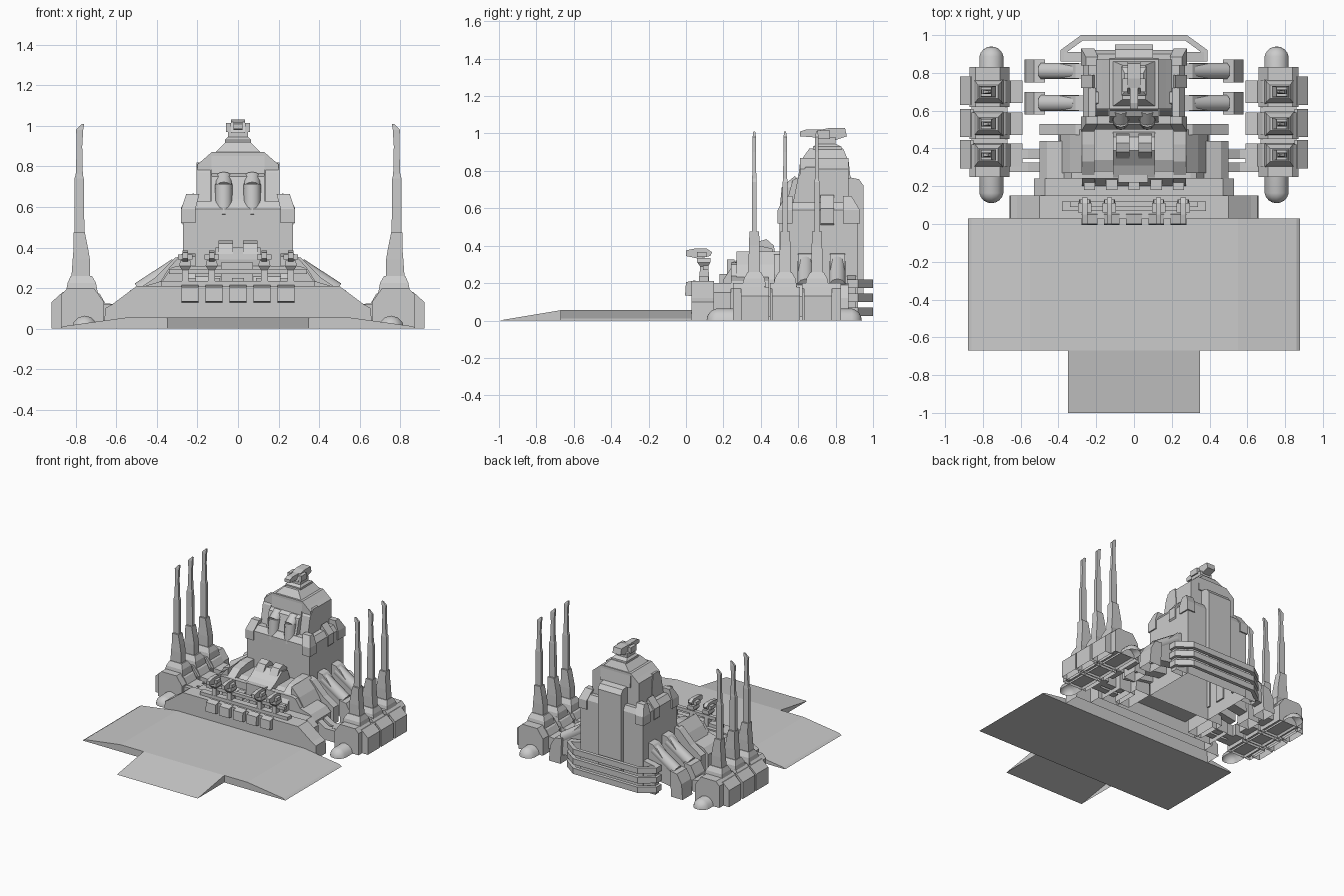
import bpy, bmesh, math
from mathutils import Matrix, Vector

if "Cube" in bpy.data.objects:
    bpy.data.objects.remove(bpy.data.objects["Cube"])


def finish(name, bm, mirror=False, open_base=True):
    bmesh.ops.recalc_face_normals(bm, faces=bm.faces)
    if open_base:  # parts standing on the ground are open shells underneath
        low = [f for f in bm.faces if all(abs(v.co.z) < 1e-5 for v in f.verts)]
        bmesh.ops.delete(bm, geom=low, context="FACES_ONLY")
    if mirror:
        geo = bmesh.ops.duplicate(bm, geom=bm.verts[:] + bm.edges[:] + bm.faces[:])["geom"]
        for v in geo:
            if isinstance(v, bmesh.types.BMVert):
                v.co.x *= -1
        bmesh.ops.reverse_faces(bm, faces=[f for f in geo if isinstance(f, bmesh.types.BMFace)])
    me = bpy.data.meshes.new(name)
    bm.to_mesh(me)
    bm.free()
    ob = bpy.data.objects.new(name, me)
    bpy.context.collection.objects.link(ob)
    return ob


def prism(name, pts, axis, a, b, mirror=False, open_base=True):
    """Extrude a 2D profile along an axis: x -> (y,z), y -> (x,z), z -> (x,y)."""
    put = {"x": lambda p, t: (t, p[0], p[1]), "y": lambda p, t: (p[0], t, p[1]),
           "z": lambda p, t: (p[0], p[1], t)}[axis]
    bm = bmesh.new()
    r0 = [bm.verts.new(put(p, a)) for p in pts]
    r1 = [bm.verts.new(put(p, b)) for p in pts]
    n = len(pts)
    bm.faces.new(r0)
    bm.faces.new(r1)
    for i in range(n):
        bm.faces.new((r0[i], r0[(i + 1) % n], r1[(i + 1) % n], r1[i]))
    return finish(name, bm, mirror, open_base)


def loft(name, secs, mirror=False):
    """Stack rectangular sections (x0, x1, y0, y1, z)."""
    bm = bmesh.new()
    rings = [[bm.verts.new(c) for c in ((x0, y0, z), (x1, y0, z), (x1, y1, z), (x0, y1, z))]
             for x0, x1, y0, y1, z in secs]
    bm.faces.new(rings[0])
    bm.faces.new(rings[-1])
    for r, s in zip(rings, rings[1:]):
        for i in range(4):
            bm.faces.new((r[i], r[(i + 1) % 4], s[(i + 1) % 4], s[i]))
    return finish(name, bm, mirror)


def box(name, x0, x1, y0, y1, z0, z1, mirror=False):
    return loft(name, [(x0, x1, y0, y1, z0), (x0, x1, y0, y1, z1)], mirror)


def sym(half):
    """Complete a left-right symmetric (x,z) or (x,y) profile."""
    return half + [(-x, z) for x, z in reversed(half)]


def pipe(name, p, q, r, seg=12):
    p, q = Vector(p), Vector(q)
    bm = bmesh.new()
    bmesh.ops.create_cone(bm, segments=seg, radius1=r, radius2=r, depth=(q - p).length, cap_ends=True)
    bm.transform(Matrix.Translation((p + q) / 2) @ (q - p).to_track_quat("Z", "Y").to_matrix().to_4x4())
    ob = finish(name, bm, True)
    for f in ob.data.polygons:
        f.use_smooth = len(f.vertices) == 4
    return ob


# landing platform with sloped sides, and open front ramp
prism("landing_platform", sym([(.88, 0), (.86, .012), (.55, .055)]), "y", -.67, .03, open_base=False)
bm = bmesh.new()
c = [bm.verts.new(p) for p in ((-.35, -1, 0), (.35, -1, 0), (.35, -.67, .055),
                               (-.35, -.67, .055), (.35, -.67, 0), (-.35, -.67, 0))]
bm.faces.new((c[0], c[1], c[2], c[3]))
bm.faces.new((c[1], c[4], c[2]))
bm.faces.new((c[0], c[3], c[5]))
finish("front_ramp", bm)

# front wall with steps behind
prism("front_wall", sym([(.66, 0), (.655, .10), (.62, .12), (.5, .21)]), "y", .03, .15)
prism("rear_step", sym([(.53, 0), (.53, .15), (.47, .20)]), "y", .15, .24)
box("wall_rail", -.38, .38, .07, .12, .21, .235)
box("wall_rail_upper", -.34, .34, .09, .12, .27, .295)
for i in range(5):
    x = (i - 2) * .118
    prism("wall_hood", [(.06, .19), (.05, .215), (.0, .205), (-.005, .135), (.03, .13)], "x", x - .042, x + .042)
    box("step_tooth", x - .03, x + .03, .18, .24, .2, .25)

# four small wall guns
for x in (.13, .26):
    loft("gun_pedestal", [(x - .018, x + .018, .07, .125, .2), (x - .016, x + .016, .075, .12, .29),
                          (x - .03, x + .03, .06, .13, .31), (x - .025, x + .025, .06, .13, .335)], True)
    prism("gun_head", [(.0, .345), (.0, .375), (.05, .385), (.11, .385), (.14, .365), (.13, .345), (.07, .33)],
          "x", x - .014, x + .014, True)
    box("gun_cheek", x - .036, x + .036, .06, .11, .34, .365, True)

# command bunker: body, arched ribs, central head
prism("bunker_core", [(.2, .1), (.2, .2), (.25, .27), (.34, .31), (.5, .31), (.5, .1)], "x", -.27, .27)
prism("bunker_arch", [(.2, .1), (.2, .22), (.26, .31), (.33, .355), (.42, .37), (.5, .37), (.5, .1)],
      "x", .21, .275, True)
prism("bunker_flank", [(.275, 0), (.40, 0), (.39, .22), (.34, .30), (.275, .37)], "y", .27, .5, True)
prism("bunker_apron", sym([(.37, .2), (.37, .24), (.33, .3), (.30, .31)]), "y", .24, .28)
prism("bunker_head", [(.25, .23), (.245, .31), (.31, .34), (.39, .40), (.46, .385), (.49, .3)], "x", -.11, .11)
box("bunker_nose", -.085, .075, .22, .26, .23, .325)
for x in (-.06, .06):
    prism("bunker_plate", [(.33, .34), (.38, .42), (.43, .435), (.47, .40), (.48, .34)], "x", x - .035, x + .035)

# tower lower block with corner caps
loft("tower_base", [(-.27, .27, .50, .92, 0), (-.27, .27, .50, .92, .59), (-.24, .24, .53, .9, .63)])
for ya, yb in ((.49, .57), (.93, .84)):
    cap = loft("corner_cap", [(.21, .28, ya, yb, .52), (.21, .28, ya, yb, .59),
                              (.19, .255, ya + (yb - ya) * .5, yb, .665)], True)
prism("side_fin", [(.26, .5), (.28, .52), (.28, .6), (.22, .67), (.2, .6)], "y", .72, .79, True)

# tower upper block
prism("tower_mid", sym([(.2, .6), (.2, .81), (.17, .835), (.13, .87)]), "y", .61, .87)
loft("tower_crown", [(-.13, .13, .6, .88, .76), (-.13, .13, .61, .87, .85), (-.06, .06, .66, .84, .92)])
prism("front_cowl", [(.505, .54), (.54, .64), (.57, .75), (.6, .765), (.64, .765), (.64, .54)], "x", -.13, .13)
pipe("front_tank", (.07, .54, .56), (.07, .555, .71), .043)
pipe("front_tank_elbow", (.07, .55, .69), (.07, .61, .74), .043)
prism("shoulder_plate", [(.57, .62), (.6, .77), (.64, .82), (.7, .82), (.72, .62)], "x", .135, .205, True)
prism("back_slab", [(.90, .1), (.95, .1), (.95, .72), (.925, .755), (.85, .77), (.85, .62)], "x", -.1, .1)

# roof gun
loft("roof_gun_neck", [(-.065, .065, .68, .84, .88), (-.065, .065, .68, .83, .93),
                       (-.05, .05, .7, .8, .945), (-.05, .05, .7, .8, .98)])
prism("roof_gun_body", [(.69, .965), (.72, 1.02), (.77, 1.03), (.85, 1.03), (.86, .985), (.8, .965)], "x", -.035, .035)
prism("roof_gun_barrel", [(.61, .985), (.61, 1.01), (.64, 1.02), (.74, 1.02), (.74, .975)], "x", -.022, .022)
box("roof_gun_cheek", .035, .06, .7, .77, .97, 1.015, True)

# three wrap-around rails at the back
outer = [(.39, .86), (.39, .92), (.28, 1.0)]
inner = [(.355, .86), (.355, .91), (.27, .972)]
for z in (.025, .1, .175):
    prism("back_rail", sym(outer) + list(reversed(sym(inner))), "z", z, z + .045)
prism("rail_support", [(.27, 0), (.37, 0), (.37, .22), (.27, .24)], "y", .86, .91, True)

# sloping buttress ribs on both sides of the tower
rib = [(.26, .10), (.26, .36), (.31, .35), (.41, .25), (.5, .19), (.5, .06)]
for y0, y1 in ((.77, .85), (.6, .68)):
    ym = (y0 + y1) / 2
    prism("buttress", rib, "y", y0, y1, True)
    pipe("buttress_pipe", (.3, ym, .305), (.485, ym, .185), .045, 10)
    prism("buttress_foot", [(.48, 0), (.58, 0), (.57, .12), (.53, .19), (.47, .2)], "y", y0 - .02, y1 + .02, True)
prism("front_buttress", rib, "y", .47, .53, True)
prism("shoulder_block", [(.36, 0), (.5, 0), (.5, .17), (.46, .21), (.36, .24)], "y", .24, .44, True)
for y in (.30, .37):
    prism("link_beam", [(.42, .03), (.68, .03), (.68, .12), (.56, .12), (.45, .19), (.42, .19)],
          "y", y - .025, y + .025, True)

# half-buried hull capsule under each side battery
bm = bmesh.new()
bmesh.ops.create_uvsphere(bm, u_segments=12, v_segments=9, radius=.065)
for v in bm.verts:
    v.co.z += math.copysign(.35, v.co.z)
bm.transform(Matrix.Translation((.755, .525, 0)) @ Matrix.Rotation(math.pi / 2, 4, "X"))
bmesh.ops.bisect_plane(bm, geom=bm.verts[:] + bm.edges[:] + bm.faces[:], plane_co=(0, 0, 0),
                       plane_no=(0, 0, -1), clear_outer=True)
finish("hull_capsule", bm, True).data.shade_smooth()

# side batteries: three armoured modules with tall stepped spires
box("battery_spine", .67, .86, .25, .83, .02, .13, True)
for y, y0, y1 in ((.365, .25, .42), (.53, .45, .59), (.70, .62, .83)):
    prism("battery_module", [(.66, 0), (.87, 0), (.87, .17), (.84, .2), (.71, .2), (.66, .13)], "y", y0, y1, True)
    prism("outer_armor", [(.85, 0), (.92, 0), (.92, .13), (.865, .18), (.85, .18)], "y", y - .07, y + .08, True)
    prism("inner_armor", [(.59, .03), (.68, .03), (.71, .19), (.68, .17), (.655, .125), (.59, .12)],
          "y", y - .06, y + .06, True)
    loft("spire_base", [(.69, .85, y - .065, y + .065, .17), (.70, .84, y - .055, y + .055, .225),
                        (.72, .825, y - .035, y + .035, .26)], True)
    loft("spire_lower", [(.73, .825, y - .03, y + .03, .2), (.73, .815, y - .03, y + .03, .34),
                         (.74, .81, y - .028, y + .028, .40), (.755, .81, y - .026, y + .026, .475)], True)
    loft("spire_upper", [(.757, .807, y - .013, y + .013, .45), (.76, .807, y - .013, y + .013, .74),
                         (.765, .80, y - .011, y + .011, .76), (.768, .795, y - .009, y + .009, .9),
                         (.763, .798, y - .009, y + .009, .98), (.758, .77, y - .005, y + .005, 1.01)], True)
